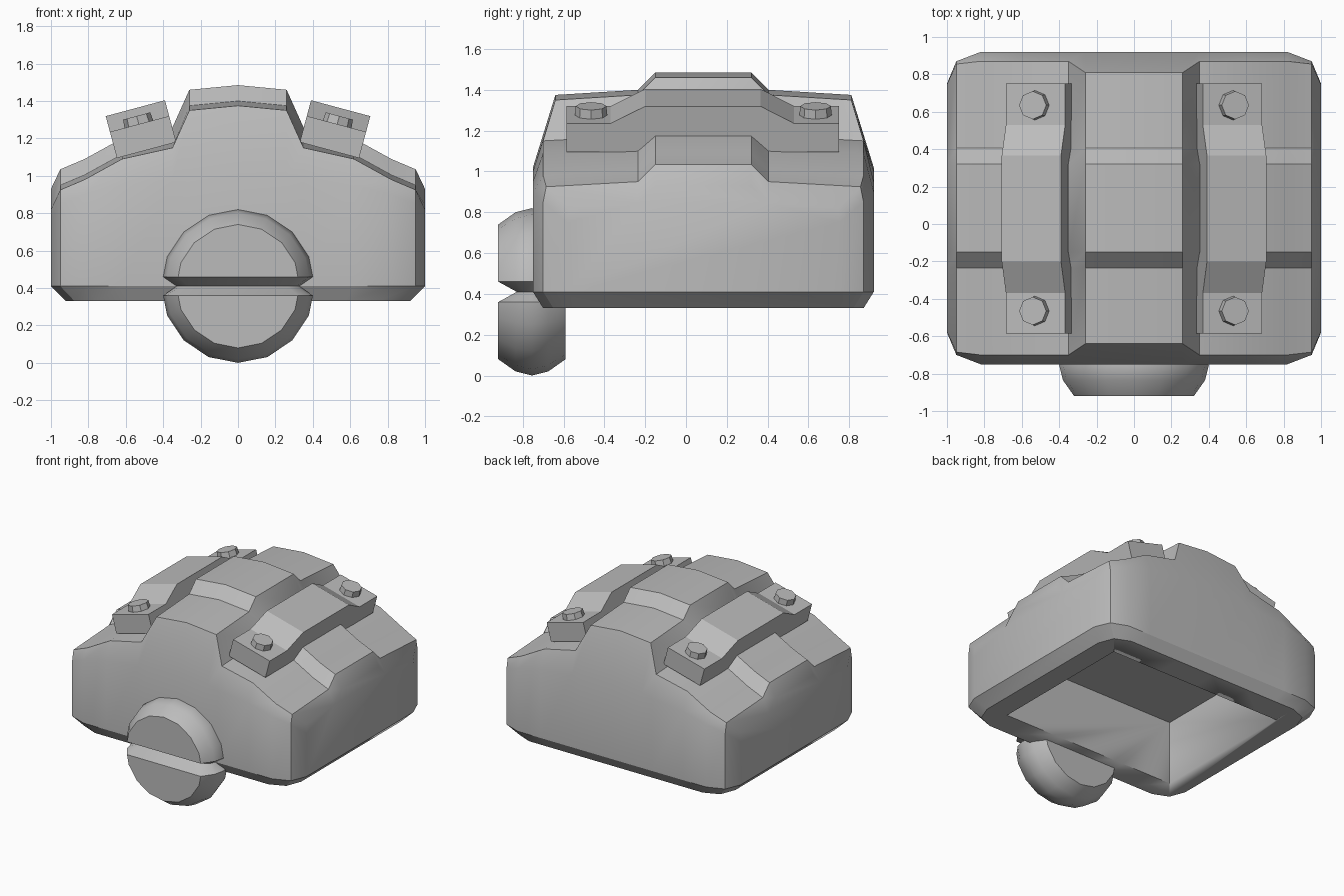
import bpy, bmesh, math
from mathutils import Matrix, Vector

if "Cube" in bpy.data.objects:
    bpy.data.objects.remove(bpy.data.objects["Cube"])

mat = bpy.data.materials.new("grey")
mat.diffuse_color = (0.5, 0.5, 0.5, 1)
mat.use_nodes = True
mat.node_tree.nodes["Principled BSDF"].inputs["Base Color"].default_value = mat.diffuse_color
YC = 0.085  # middle of the body in y


def finish(name, bm, angle=30):
    bmesh.ops.recalc_face_normals(bm, faces=bm.faces)
    me = bpy.data.meshes.new(name)
    bm.to_mesh(me)
    bm.free()
    me.materials.append(mat)
    ob = bpy.data.objects.new(name, me)
    bpy.context.collection.objects.link(ob)
    bpy.ops.object.select_all(action='DESELECT')
    ob.select_set(True)
    bpy.context.view_layer.objects.active = ob
    bpy.ops.object.shade_smooth_by_angle(angle=math.radians(angle))
    return ob


# Body: columns across x = (x, wall half depth, wall top z, edge half depth, edge z)
half = [(0, .835, 1.02, .725, 1.375), (.26, .835, 1.0, .725, 1.35),
        (.35, .835, .98, .785, 1.15), (.62, .835, .95, .785, 1.09),
        (.82, .835, .90, .785, .98), (.95, .785, .85, .77, .925),
        (1, .665, .75, .66, .82)]
cols = [(-c[0],) + c[1:] for c in half[:0:-1]] + half
bm = bmesh.new()
loops = []
for x, d, w, t, z in cols:
    side = [(.92 * x, d - .05, .33), (x, d, .41), (x, d, w), (x, t, z),
            (x, .32, z + .025), (x, .235, z + .11)]
    pts = [(a, YC - b, c) for a, b, c in side] + [(a, YC + b, c) for a, b, c in side[::-1]]
    loops.append([bm.verts.new(p) for p in pts])
n = len(loops[0])
for a, b in zip(loops, loops[1:]):
    for i in range(n):
        j = (i + 1) % n
        bm.faces.new((a[i], a[j], b[j], b[i]))
for l in (loops[0], loops[-1]):
    bm.faces.new(l[1:-1])
    bm.faces.new((l[0], l[1], l[-2], l[-1]))
body = finish("body", bm)

# Square recess in the underside
bm = bmesh.new()
bmesh.ops.create_cube(bm, size=1, matrix=Matrix.Translation((0, YC, .53))
                      @ Matrix.Diagonal((1.51, 1.18, .6, 1)))
cutter = finish("recess_cutter", bm)
cutter.hide_render = True
bpy.context.view_layer.objects.active = body
mod = body.modifiers.new("recess", 'BOOLEAN')
mod.operation = 'DIFFERENCE'
mod.solver = 'EXACT'
mod.object = cutter
bpy.ops.object.modifier_apply(modifier="recess")
bpy.data.objects.remove(cutter)

# Round front knob with rounded rim and a V groove
bm = bmesh.new()
prof = [(-.92, .33), (-.835, .39), (-.755, .41), (-.675, .39), (-.59, .33)]
rings = [[bm.verts.new((r * math.cos(k * math.pi / 8), y, .41 + r * math.sin(k * math.pi / 8)))
          for k in range(16)] for y, r in prof]
for a, b in zip(rings, rings[1:]):
    for i in range(16):
        j = (i + 1) % 16
        bm.faces.new((a[i], a[j], b[j], b[i]))
bm.faces.new(rings[0])
bm.faces.new(rings[-1])
for z in (.36, .41, .46):
    bmesh.ops.bisect_plane(bm, geom=bm.verts[:] + bm.edges[:] + bm.faces[:],
                           plane_co=(0, 0, z), plane_no=(0, 0, 1), dist=1e-5)
for v in bm.verts:
    if abs(v.co.z - .41) < .001:
        v.co.x *= .8
        v.co.y = -.755 + (v.co.y + .755) * .45
finish("front_knob", bm)

# Straps with bolts on both shoulders
tilt = math.radians(15)
across = Vector((math.cos(tilt), 0, -math.sin(tilt)))
normal = Vector((math.sin(tilt), 0, math.cos(tilt)))
outline = [(-.585, -.145), (-.585, 0), (-.37, 0), (-.2, .087), (.365, .087),
           (.53, 0), (.75, 0), (.75, -.145)]
for s, label in ((-1, "left"), (1, "right")):
    flip = Matrix.Diagonal((s, 1, 1, 1))
    bm = bmesh.new()
    ends = []
    for u in (0, .328):
        ends.append([bm.verts.new(flip @ (Vector((.368, y, 1.32)) + across * u + normal * h))
                     for y, h in outline])
        bm.faces.new(ends[-1])
    for i in range(8):
        j = (i + 1) % 8
        bm.faces.new((ends[0][i], ends[0][j], ends[1][j], ends[1][i]))
    finish(label + "_strap", bm, 20)
    for y, place in ((-.465, "front"), (.635, "back")):
        bm = bmesh.new()
        pos = Vector((.368, y, 1.32)) + across * .168 + normal * .02
        bmesh.ops.create_cone(bm, cap_ends=True, segments=8, radius1=.08, radius2=.075, depth=.05,
                              matrix=flip @ Matrix.Translation(pos) @ Matrix.Rotation(tilt, 4, 'Y'))
        finish(f"{label}_{place}_bolt", bm)
